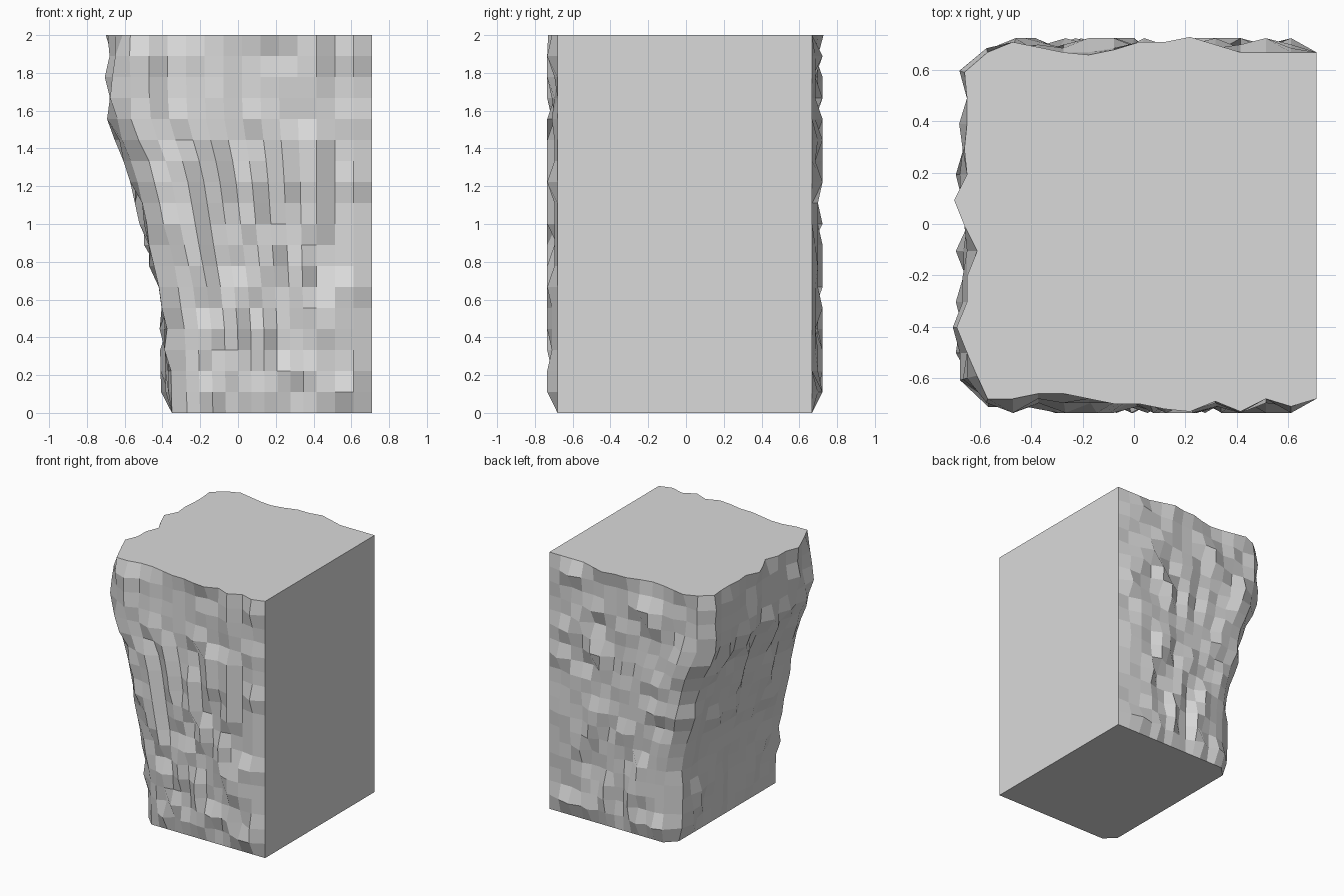
import bpy, bmesh, random
from mathutils import Vector

random.seed(11)
cube = bpy.data.objects.get("Cube")
if cube:
    bpy.data.objects.remove(cube, do_unlink=True)

ROWS, COLS, SIDE = 18, 13, 12
RIGHT, FRONT, BACK = 0.71, -0.68, 0.668
CUT, BUMP = 0.08, 0.055
CORNERS = (COLS, COLS + 1, COLS + SIDE + 1, COLS + SIDE + 2)

# Overhang of the rough side: (height, x)
PROFILE = [(0, -0.35), (0.45, -0.36), (0.67, -0.39), (0.9, -0.445), (1.22, -0.515),
           (1.33, -0.55), (1.45, -0.6), (1.56, -0.64), (1.7, -0.65), (2, -0.65)]

# Upright ridges on the front: (column, lowest height, highest height)
RIDGES = [(3, 1.0, 1.5), (4, 0.56, 0.85), (6, 0.67, 0.95), (7, 1.0, 1.3), (9, 1.1, 1.5),
          (12, 1.75, 1.95), (11, 0.8, 1.4), (7, 0.3, 0.46), (1, 1.2, 1.3), (1, 0.64, 0.7),
          (3, 1.75, 1.95), (3, 0.2, 0.3)]

# Waviness of the top rim, in hundredths: front, rough side, back
RIM = [0, 3, 0, 5, 1, 5, 4, 2, 2, 0, -2, -2, 0, 0,
       -4, 0, 4, 0, 0, -4, 1, 5, 0, 1, 0, 0, 1,
       0, 4, 2, 0, -1, 1, 4, 4, 6, 3, 0, 0, 0, 0]


def wall_x(z):
    for (z0, x0), (z1, x1) in zip(PROFILE, PROFILE[1:]):
        if z <= z1:
            return x0 + (x1 - x0) * (z - z0) / (z1 - z0)
    return PROFILE[-1][1]


def ring(z):
    """Points and outward directions, from front right round the rough side to back right."""
    wall = wall_x(z)
    top = PROFILE[-1][1]
    face = []
    for i in range(COLS + 1):
        x = RIGHT + (top + CUT - RIGHT) * i / COLS
        face.append(x + (wall - top) * max(0, (i - 3) / (COLS - 3)))
    pts = [(Vector((x, FRONT, z)), Vector((0, -1, 0))) for x in face]
    for j in range(SIDE + 1):
        y = FRONT + CUT + (BACK - FRONT - 2 * CUT) * j / SIDE
        pts.append((Vector((wall, y, z)), Vector((-1, 0, 0))))
    pts += [(Vector((x, BACK, z)), Vector((0, 1, 0))) for x in reversed(face)]
    # Directions lean outward at the cut corners
    for a, b in (CORNERS[:2], CORNERS[2:]):
        lean = (pts[a][1] + pts[b][1]) * 0.35
        pts[a] = (pts[a][0], (pts[a][1] + lean).normalized())
        pts[b] = (pts[b][0], (pts[b][1] + lean).normalized())
    return pts


def depth():
    """Height of one chiselled facet corner, from flush to fully raised."""
    return random.choices((0, 0.3, 0.55, 1), (3, 4, 3, 2))[0] * BUMP


# Chiselled rock skin
bm = bmesh.new()
grid = []
offsets = [depth() for _ in RIM]
for r in range(ROWS + 1):
    z = 2 * r / ROWS
    offsets = [depth() if random.random() < 0.75 else o for o in offsets]
    for i in CORNERS:
        offsets[i] = min(offsets[i], BUMP * 0.6)
    for col, low, high in RIDGES:
        if low <= z <= high:
            offsets[col], offsets[col - 1] = BUMP, 0
        elif high < z < high + 2 / ROWS:
            offsets[col] = BUMP * 0.3
    if r == 0:
        row = [0] * len(RIM)
    elif r == ROWS:
        row = [v / 100 for v in RIM]
    else:
        row = [0] + offsets[1:-1] + [0]
    grid.append([bm.verts.new(p + out * o) for (p, out), o in zip(ring(z), row)])

for low, high in zip(grid, grid[1:]):
    for i in range(len(low) - 1):
        bm.faces.new((low[i], high[i], high[i + 1], low[i + 1]))

# Flat base, flat top and flat cut side
bm.faces.new(grid[0])
bm.faces.new(grid[-1])
bm.faces.new([row[0] for row in grid] + [row[-1] for row in reversed(grid)])
bmesh.ops.recalc_face_normals(bm, faces=bm.faces)

mesh = bpy.data.meshes.new("cliff_block")
bm.to_mesh(mesh)
bm.free()

stone = bpy.data.materials.new("grey_stone")
stone.use_nodes = True
colour = (0.7, 0.7, 0.7, 1)
stone.diffuse_color = colour
stone.node_tree.nodes["Principled BSDF"].inputs["Base Color"].default_value = colour
mesh.materials.append(stone)

block = bpy.data.objects.new("cliff_block", mesh)
bpy.context.collection.objects.link(block)
